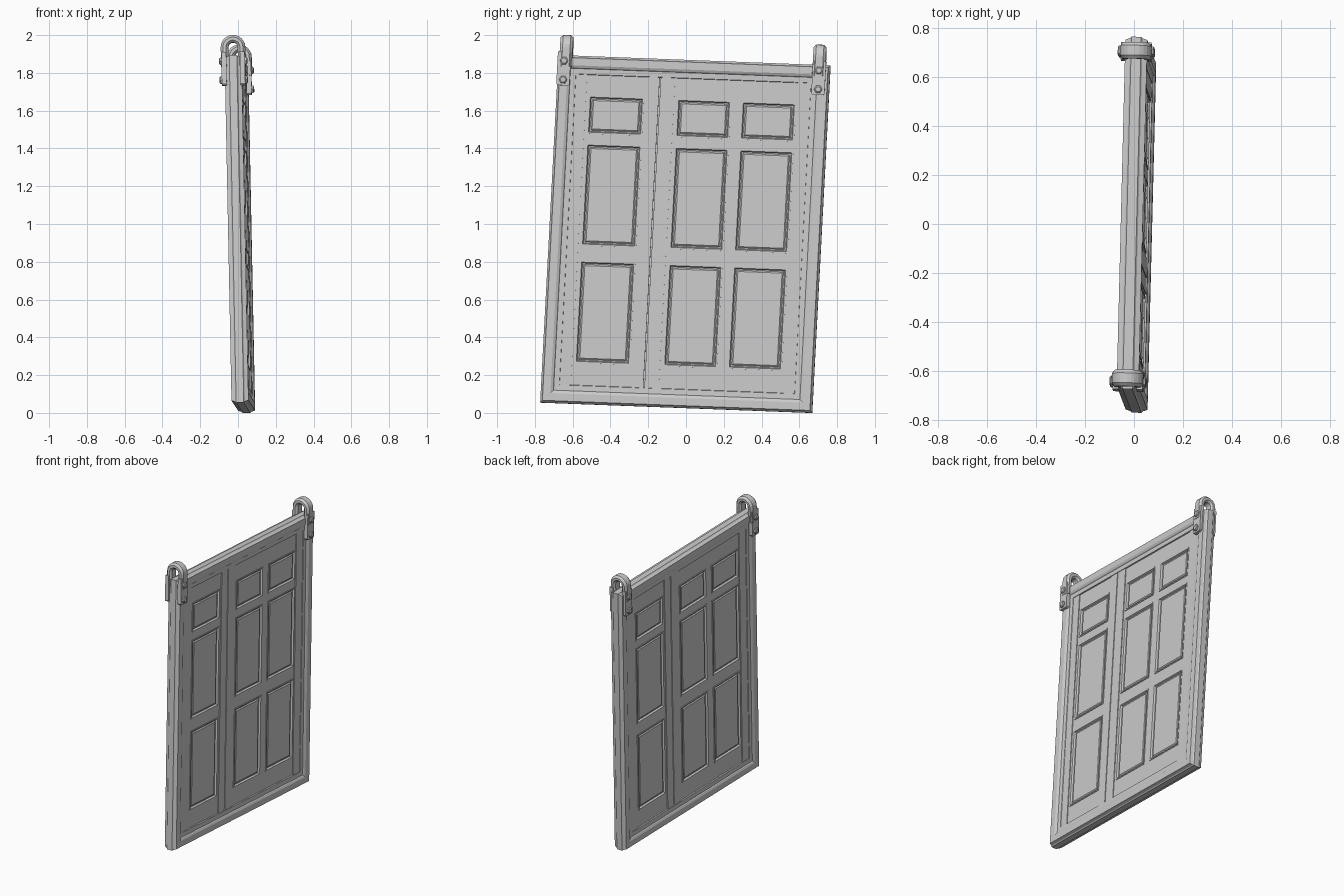
import bpy, bmesh, math
from mathutils import Vector

if "Cube" in bpy.data.objects:
    bpy.data.objects.remove(bpy.data.objects["Cube"])

# Leaning axes of the whole gate: thickness, width, height
ORIGIN = Vector((0.010, -0.003, 0.947))
N = Vector((1.0, -0.025, 0.02))
U = Vector((0.025, 1.0, -0.038))
V = Vector((-0.02, 0.053, 1.0))


def finish(bm, name):
    """Move local (n, u, v) points onto the leaning axes and make the object."""
    for vert in bm.verts:
        n, u, v = vert.co
        vert.co = ORIGIN + N * n + U * u + V * v
    bmesh.ops.recalc_face_normals(bm, faces=bm.faces)
    me = bpy.data.meshes.new(name)
    bm.to_mesh(me)
    bm.free()
    ob = bpy.data.objects.new(name, me)
    bpy.context.collection.objects.link(ob)
    return ob


def box(bm, n, u, v, s=1):
    c = bmesh.ops.create_cube(bm, size=1)["verts"]
    for p in c:
        i = [int(k > 0) for k in p.co]
        p.co = (s * n[i[0]], s * u[i[1]], v[i[2]])


def skin(bm, rings, closed=False, caps=False):
    """Join equal rings of points with quads, optionally closing the ends."""
    vs = [[bm.verts.new(p) for p in r] for r in rings]
    m = len(vs[0])
    pairs = list(zip(vs, vs[1:])) + ([(vs[-1], vs[0])] if closed else [])
    for a, b in pairs:
        for i in range(m):
            j = (i + 1) % m
            bm.faces.new((a[i], a[j], b[j], b[i]))
    if caps:
        bm.faces.new(vs[0])
        bm.faces.new(vs[-1])


def rect(u, v, inset, n, s=1):
    a, b, c, d = u[0] + inset, u[1] - inset, v[0] + inset, v[1] - inset
    return [(s * n, s * p, q) for p, q in ((a, c), (b, c), (b, d), (a, d))]


# Outer moulded frame: stepped profile swept round the rectangle
half = [(0.100, 0.022), (0.097, 0.033), (0.068, 0.034), (0.064, 0.039),
        (0.052, 0.045), (0.012, 0.045), (0.006, 0.026), (0.0, 0.020)]
profile = half + [(i, -n) for i, n in reversed(half)]
bm = bmesh.new()
skin(bm, [rect((-0.72, 0.72), (-0.92, 0.92), i, n) for i, n in profile], closed=True)
finish(bm, "outer_frame")

# Core board behind the panels
bm = bmesh.new()
box(bm, (-0.012, 0.012), (-0.64, 0.64), (-0.84, 0.84))
finish(bm, "core_board")

# Stiles, rails and fielded panels; the back is the front turned half round
stiles = [(-0.64, -0.563), (-0.242, -0.179), (-0.173, -0.097), (0.553, 0.64)]
rails = [(0.712, 0.84), (0.458, 0.51), (-0.162, -0.082), (-0.84, -0.703)]
cols = [(-0.548, -0.256), (-0.080, 0.205), (0.262, 0.548)]
rows = [(0.51, 0.712), (-0.082, 0.458), (-0.703, -0.162)]
field = [(0.0, 0.010), (0.0, 0.029), (0.008, 0.029), (0.013, 0.017),
         (0.019, 0.017), (0.026, 0.023)]
for side, s in (("front", 1), ("back", -1)):
    bm = bmesh.new()
    for u in stiles:
        box(bm, (0.0, 0.030), u, (-0.84, 0.84), s)
    finish(bm, side + "_stiles")
    bm = bmesh.new()
    for v in rails:
        box(bm, (0.0, 0.025), (-0.565, -0.240), v, s)
        box(bm, (0.0, 0.025), (-0.099, 0.555), v, s)
    for v in rows:
        for u in ((-0.565, -0.548), (-0.256, -0.240), (-0.099, -0.080),
                  (0.205, 0.262), (0.548, 0.555)):
            box(bm, (0.0, 0.025), u, v, s)
    finish(bm, side + "_rails_and_mullions")
    bm = bmesh.new()
    for u in cols:
        for v in rows:
            skin(bm, [rect(u, v, i, n, s) for i, n in field], caps=True)
    finish(bm, side + "_panels")

# Hanging loops: U-shaped bar, strap plates and hex bolts at each top corner
R, CV = 0.065, 0.9625
section = [(-0.022, -0.040), (-0.034, -0.028), (-0.034, -0.012), (-0.020, 0.0),
           (0.020, 0.0), (0.034, -0.012), (0.034, -0.028), (0.022, -0.040)]
outline = [(-0.035, 0.768), (-0.029, 0.760), (0.029, 0.760), (0.035, 0.768),
           (0.035, 0.938), (-0.035, 0.938)]
for name, cu, pu in (("left", -0.680, -0.688), ("right", 0.660, 0.662)):
    bm = bmesh.new()
    rings = [[(R + r, cu + w, 0.86) for w, r in section]]
    for k in range(13):
        a = math.pi * k / 12
        rings.append([((R + r) * math.cos(a), cu + w, CV + (R + r) * math.sin(a))
                      for w, r in section])
    rings.append([(-(R + r), cu + w, 0.86) for w, r in section])
    skin(bm, rings, caps=True)
    finish(bm, name + "_hanging_loop")

    bm = bmesh.new()
    for s in (1, -1):  # plate with clipped bottom corners
        skin(bm, [[(s * n, pu + w, v) for w, v in outline] for n in (0.036, 0.062)],
             caps=True)
    finish(bm, name + "_strap_plates")

    bm = bmesh.new()
    for s in (1, -1):
        for cv in (0.79, 0.89):
            skin(bm, [[(s * n, pu + r * math.cos(k * math.pi / 3),
                        cv + r * math.sin(k * math.pi / 3)) for k in range(6)]
                      for n, r in ((0.060, 0.022), (0.070, 0.022), (0.075, 0.015))],
                 caps=True)
    finish(bm, name + "_bolts")
